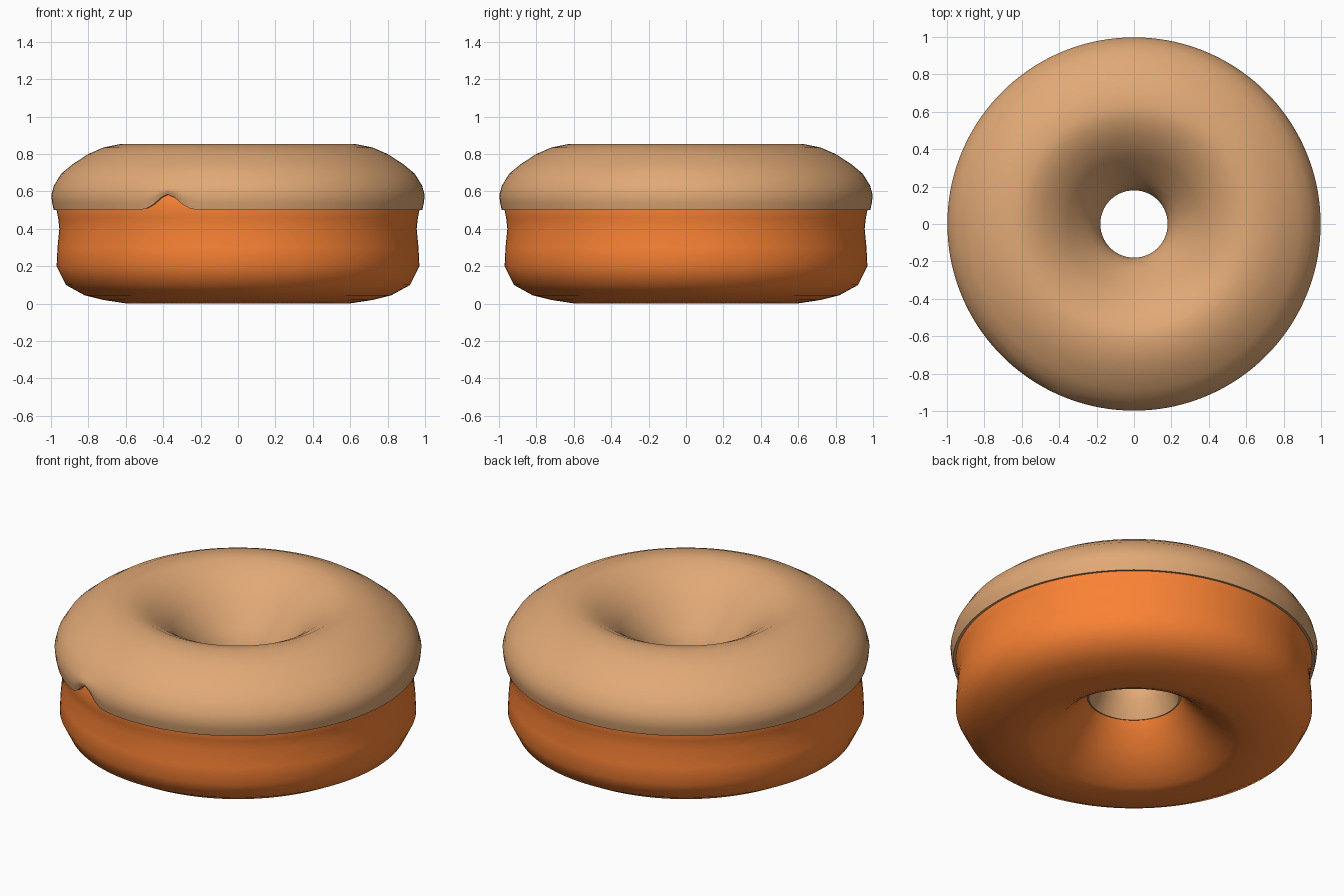
import bpy
from math import cos, sin, pi, atan2, exp

if "Cube" in bpy.data.objects:
    bpy.data.objects.remove(bpy.data.objects["Cube"])

SEG = 144


def lathe(name, profile, color, closed, reshape=None):
    """Revolve an (r, z) profile, listed outer-side upwards, around z."""
    n = len(profile)
    verts, faces = [], []
    for i in range(SEG):
        a = 2 * pi * i / SEG
        for r, z in profile:
            if reshape:
                z = reshape(a, r, z)
            verts.append((r * cos(a), r * sin(a), z))
    for i in range(SEG):
        j = (i + 1) % SEG
        for k in range(n if closed else n - 1):
            m = (k + 1) % n
            faces.append((i * n + k, j * n + k, j * n + m, i * n + m))
    mesh = bpy.data.meshes.new(name)
    mesh.from_pydata(verts, [], faces)
    mesh.shade_smooth()
    obj = bpy.data.objects.new(name, mesh)
    bpy.context.collection.objects.link(obj)
    mat = bpy.data.materials.new(name + "_material")
    mat.diffuse_color = color
    mat.use_nodes = True
    mat.node_tree.nodes["Principled BSDF"].inputs["Base Color"].default_value = mat.diffuse_color
    mesh.materials.append(mat)
    bpy.ops.object.select_all(action='DESELECT')
    bpy.context.view_layer.objects.active = obj
    obj.select_set(True)
    bpy.ops.object.shade_smooth_by_angle(angle=pi / 3.5)
    return obj


# Dough ring with a slight waist and a conical hole
dough = [(0.59, 0.0), (0.72, 0.02), (0.82, 0.045), (0.92, 0.10), (0.97, 0.20),
         (0.965, 0.30), (0.955, 0.40), (0.962, 0.46), (0.97, 0.50), (0.955, 0.60),
         (0.91, 0.68), (0.80, 0.76), (0.65, 0.82), (0.56, 0.81), (0.48, 0.76),
         (0.40, 0.70), (0.33, 0.63), (0.27, 0.57), (0.22, 0.50), (0.205, 0.44),
         (0.22, 0.35), (0.255, 0.27), (0.295, 0.21), (0.35, 0.145), (0.41, 0.088),
         (0.48, 0.043), (0.54, 0.014)]
lathe("dough", dough, (0.96, 0.225, 0.035, 1), True)

# Icing shell, with one notch raised in its front lower edge
NOTCH = atan2(-0.92, -0.38) % (2 * pi)


def notch(a, r, z):
    if r < 0.9 or z >= 0.63:
        return z
    lift = 0.085 * exp(-((a - NOTCH) / 0.085) ** 2)
    return 0.63 - (0.63 - z) * (0.13 - lift) / 0.13


icing = [(0.945, 0.505), (0.985, 0.50), (0.994, 0.54), (0.998, 0.58), (0.985, 0.63),
         (0.945, 0.695), (0.885, 0.745), (0.80, 0.80), (0.72, 0.835), (0.63, 0.853),
         (0.56, 0.845), (0.48, 0.805), (0.41, 0.757), (0.355, 0.705), (0.295, 0.635),
         (0.24, 0.57), (0.197, 0.50), (0.18, 0.44), (0.195, 0.36), (0.245, 0.265),
         (0.27, 0.275)]
lathe("icing", icing, (0.75, 0.395, 0.18, 1), False, notch)
